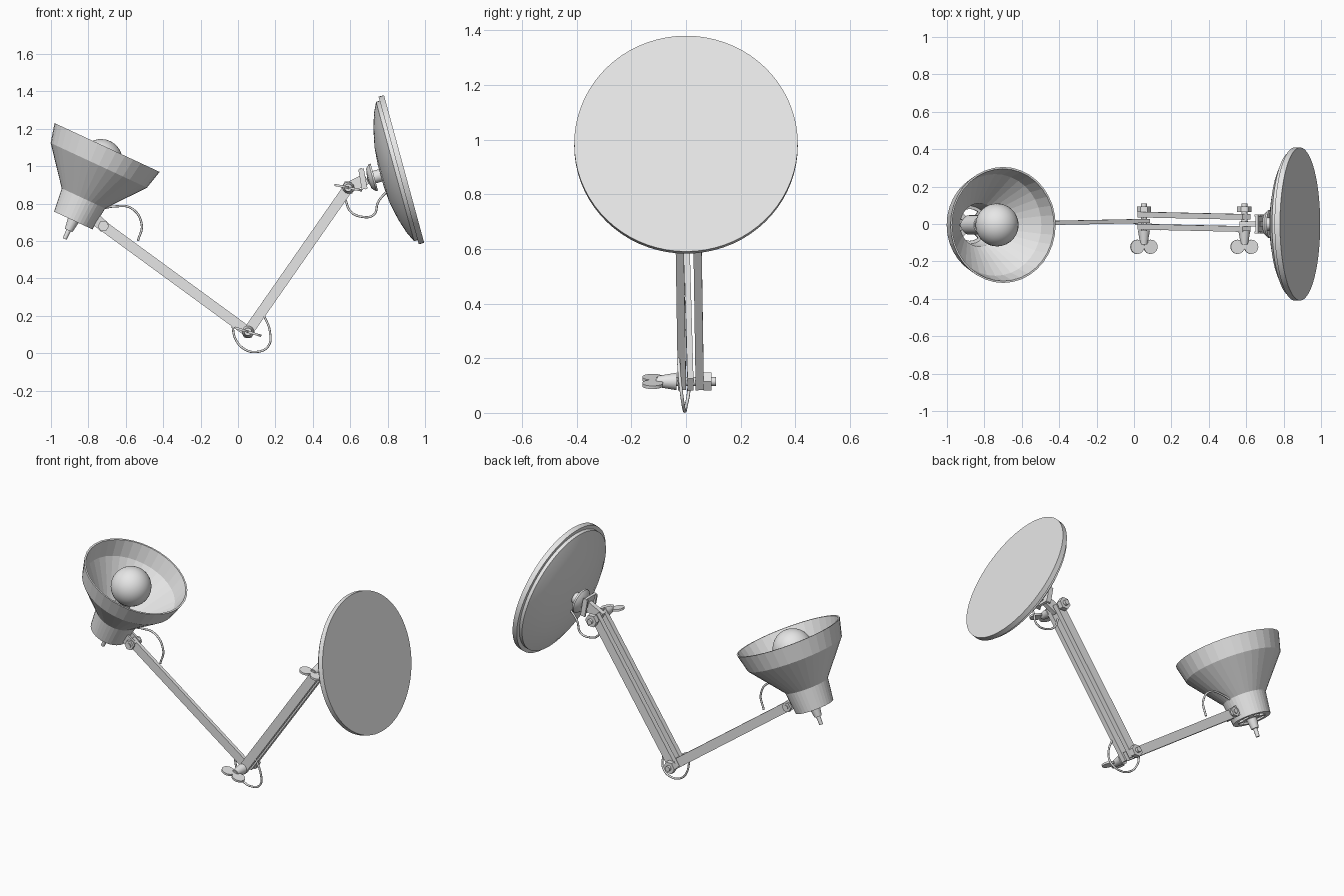
import bpy, bmesh, math
from mathutils import Vector, Matrix

cube = bpy.data.objects.get("Cube")
if cube:
    bpy.data.objects.remove(cube, do_unlink=True)

grey = bpy.data.materials.new("light_grey")
grey.use_nodes = True
grey.diffuse_color = (0.8, 0.8, 0.8, 1)
grey.node_tree.nodes["Principled BSDF"].inputs["Base Color"].default_value = (0.8, 0.8, 0.8, 1)


def finish(name, bm, smooth=False):
    bmesh.ops.remove_doubles(bm, verts=bm.verts, dist=1e-5)
    bmesh.ops.recalc_face_normals(bm, faces=bm.faces)
    me = bpy.data.meshes.new(name)
    bm.to_mesh(me)
    bm.free()
    me.materials.append(grey)
    ob = bpy.data.objects.new(name, me)
    bpy.context.collection.objects.link(ob)
    if smooth:
        bpy.ops.object.select_all(action='DESELECT')
        ob.select_set(True)
        bpy.context.view_layer.objects.active = ob
        bpy.ops.object.shade_smooth_by_angle(angle=math.radians(35))
    return ob


def lathe(name, profile, origin, axis, segs=32, smooth=False, closed=False):
    """Revolve (radius, height) points about an axis."""
    bm = bmesh.new()
    rot = Vector(axis).to_track_quat('Z', 'Y')
    rings = []
    for r, h in profile:
        if r == 0:
            v = bm.verts.new(Vector(origin) + rot @ Vector((0, 0, h)))
            rings.append([v] * segs)
        else:
            angles = [math.tau * i / segs for i in range(segs)]
            rings.append([bm.verts.new(Vector(origin) + rot @ Vector(
                (r * math.cos(a), r * math.sin(a), h))) for a in angles])
    pairs = list(zip(rings, rings[1:]))
    if closed:
        pairs.append((rings[-1], rings[0]))
    for a, b in pairs:
        for i in range(segs):
            j = (i + 1) % segs
            corners = list(dict.fromkeys((a[i], a[j], b[j], b[i])))
            bm.faces.new(corners)
    return finish(name, bm, smooth)


def rod(name, p, q, r1, r2=None, segs=20):
    """Solid cylinder or cone between two points."""
    p, q = Vector(p), Vector(q)
    h = (q - p).length
    return lathe(name, [(0, 0), (r1, 0), (r2 or r1, h), (0, h)], p, q - p, segs, segs > 8)


def bar(name, p, q, width, thick, side=(0, 1, 0), extra=0.0):
    """Rectangular bar between two points, its thickness along side."""
    p, q = Vector(p), Vector(q)
    d = (q - p).normalized()
    w = d.cross(Vector(side)).normalized()
    s = w.cross(d)
    m = Matrix((d, s, w)).transposed().to_4x4()
    m.translation = (p + q) / 2
    size = Matrix.Diagonal(((q - p).length + 2 * extra, thick, width, 1))
    bm = bmesh.new()
    bmesh.ops.create_cube(bm, size=1, matrix=m @ size)
    return finish(name, bm)


def cable(name, points):
    cu = bpy.data.curves.new(name, 'CURVE')
    cu.dimensions = '3D'
    cu.bevel_depth = 0.006
    cu.bevel_resolution = 2
    cu.use_fill_caps = True
    sp = cu.splines.new('BEZIER')
    sp.bezier_points.add(len(points) - 1)
    for bp, co in zip(sp.bezier_points, points):
        bp.co = co
        bp.handle_left_type = bp.handle_right_type = 'AUTO'
    cu.materials.append(grey)
    bpy.context.collection.objects.link(bpy.data.objects.new(name, cu))


# Round base with domed back
base_c = Vector((0.888, 0, 0.985))
back = Vector((-0.965, 0, -0.263)).normalized()
lathe("base", [(0, 0), (0.409, 0), (0.409, 0.03), (0.386, 0.03), (0.386, 0.05),
               (0.33, 0.077), (0.25, 0.102), (0.154, 0.122), (0.06, 0.13), (0, 0.13)],
      base_c, back, 72, True)
rod("base_boss", base_c + back * 0.12, base_c + back * 0.2, 0.034)
lathe("base_dish_washer", [(0, 0.185), (0.03, 0.185), (0.06, 0.177), (0.075, 0.165),
                           (0.075, 0.175), (0.055, 0.195), (0, 0.205)], base_c, back, 28, True)

# Arms and the joint positions
elbow = Vector((0.053, 0, 0.115))
wrist = Vector((0.59, 0, 0.885))
neck_joint = Vector((-0.72, 0, 0.68))
for label, y in (("front", -0.015), ("rear", 0.05)):
    bar(label + "_arm_bar", elbow + Vector((0, y, 0)), wrist + Vector((0, y - 0.012, 0)),
        0.055, 0.03, extra=0.02)
bar("shade_arm", elbow + Vector((0, 0.016, 0)), neck_joint, 0.055, 0.022, extra=0.02)


# Wing bolts
def wing_bolt(name, c, tilt):
    y = Vector((0, 1, 0))
    rod(name + "_shaft", c - y * 0.11, c + y * 0.11, 0.016)
    rod(name + "_hub", c - y * 0.105, c - y * 0.035, 0.02, 0.032)
    rod(name + "_nut", c + y * 0.064, c + y * 0.094, 0.038, segs=6)
    wing = Vector((math.cos(tilt), 0, math.sin(tilt)))
    normal = wing.cross(y)
    for label, s in (("left", 1), ("right", -1)):
        m = c - y * 0.122 + wing * 0.037 * s
        rod(f"{name}_{label}_wing", m - normal * 0.006, m + normal * 0.006, 0.038, segs=24)


wing_bolt("elbow", elbow, -0.3)
wing_bolt("wrist", wrist, -0.2)

# Swivel bracket between the arms and the base
swivel = base_c + back * 0.222
up = Vector((-back.z, 0, back.x)) * -1
bar("swivel_tongue", wrist, swivel, 0.06, 0.028, extra=0.015)
bar("swivel_plate", swivel - up * 0.05, swivel + up * 0.065, 0.1, 0.014, side=back)
for label, y in (("front", -0.045), ("rear", 0.045)):
    bar(label + "_swivel_tab", swivel + Vector((0, y, 0)) + up * 0.06,
        swivel + Vector((-0.01, y, 0)) - up * 0.05, 0.03, 0.012)

# Lamp shade: thin flared shell with an open floor
rim_c = Vector((-0.70, -0.005, 1.10))
axis = Vector((0.421, 0, 0.907)).normalized()
outer = [(0.31, 0), (0.284, -0.105), (0.128, -0.3), (0.113, -0.43)]
inner = [(0.085, -0.43), (0.085, -0.42), (0.101, -0.418), (0.116, -0.295),
         (0.272, -0.1), (0.3, 0)]
lathe("shade", outer + inner, rim_c, axis, 36, closed=True)

# Vented floor spokes, socket, bulb and cable grip
floor = rim_c - axis * 0.424
across = axis.cross(Vector((0, 1, 0)))
for i in range(4):
    a = math.tau * (i + 0.5) / 4
    d = across * math.cos(a) + Vector((0, 1, 0)) * math.sin(a)
    bar(f"floor_spoke_{i + 1}", floor + d * 0.03, floor + d * 0.095, 0.03, 0.012, side=axis)
rod("socket", floor - axis * 0.005, rim_c - axis * 0.26, 0.052)
ball = [(0.115 * math.sin(a), -0.077 + 0.115 * math.cos(a))
        for a in (math.pi * 0.85 * i / 14 for i in range(1, 15))]
lathe("bulb", [(0, 0.038)] + ball + [(0.045, -0.22), (0.045, -0.27), (0, -0.27)],
      rim_c, axis, 36, True)
rod("cable_grip", floor, floor - axis * 0.065, 0.032, 0.022)
rod("cable_tip", floor - axis * 0.06, floor - axis * 0.115, 0.013, 0.011)

# Hinge joining the shade neck to its arm
neck_side = rim_c - axis * 0.375 + across * (0.11 if across.x > 0 else -0.11)
for label, y in (("front", -0.022), ("rear", 0.022)):
    shift = Vector((0, y, 0))
    bar(label + "_hinge_plate", neck_side + shift, neck_joint + shift, 0.06, 0.012, extra=0.015)
rod("hinge_bolt", neck_joint - Vector((0, 0.05, 0)), neck_joint + Vector((0, 0.05, 0)), 0.014)
for label, y in (("front", -0.036), ("rear", 0.036)):
    m = neck_joint + Vector((0, y, 0))
    rod(label + "_hinge_nut", m - Vector((0, 0.008, 0)), m + Vector((0, 0.008, 0)), 0.03, segs=6)

# Loose cable loops at the joints
cable("shade_cable", [(-0.74, 0, 0.77), (-0.66, 0, 0.785), (-0.57, 0, 0.775),
                      (-0.515, 0, 0.69), (-0.535, 0, 0.6)])
cable("elbow_cable", [(-0.03, 0.01, 0.15), (-0.015, 0.01, 0.08), (0.03, 0, 0.025),
                      (0.1, -0.005, 0.007), (0.163, -0.012, 0.04), (0.17, -0.022, 0.12),
                      (0.14, -0.028, 0.2)])
cable("wrist_cable", [(0.575, 0.01, 0.82), (0.6, 0.01, 0.76), (0.66, 0, 0.73),
                      (0.725, 0, 0.74), (0.75, 0, 0.81), (0.8, 0, 0.87)])
